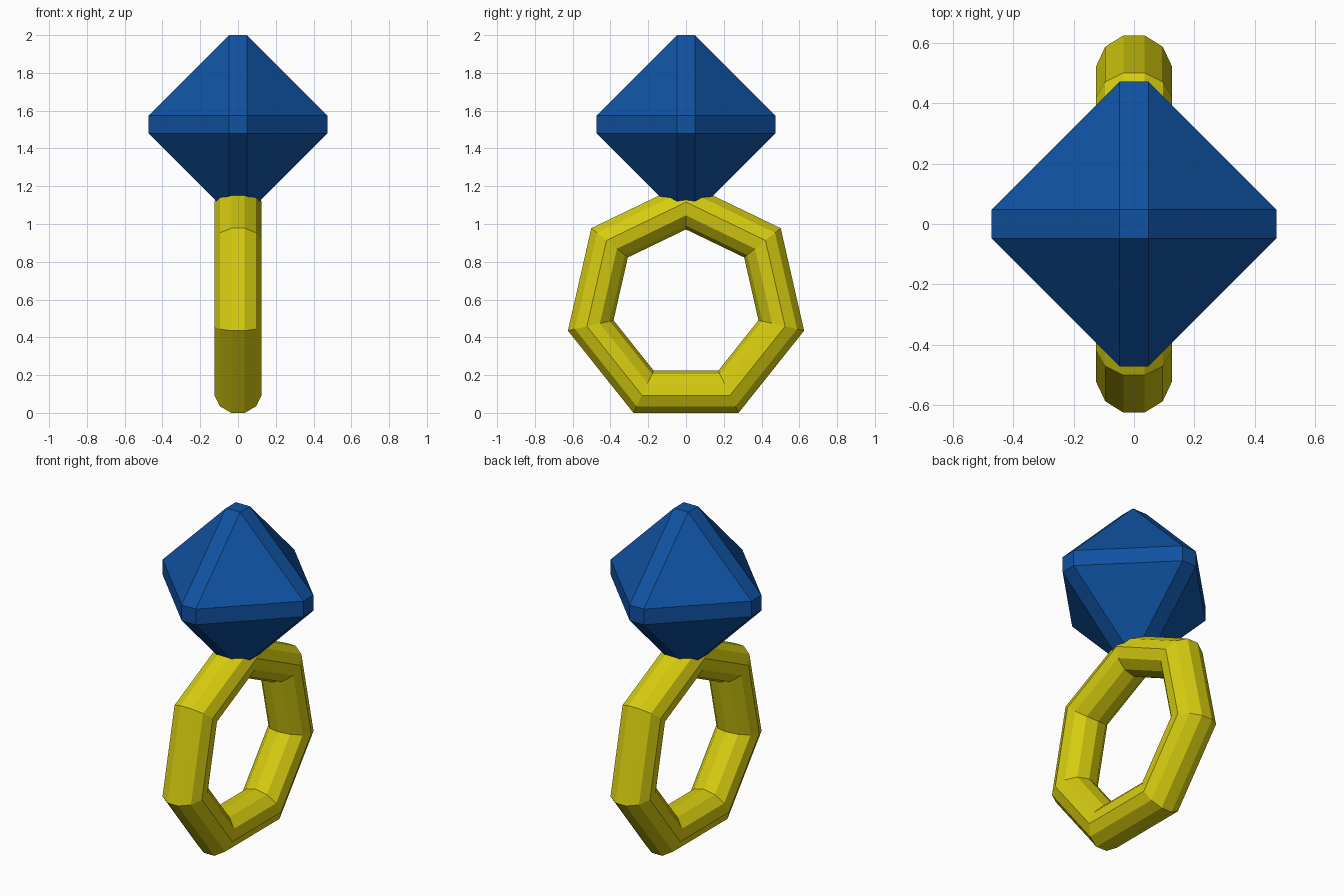
import bpy, bmesh
from math import sin, cos, pi

if "Cube" in bpy.data.objects:
    bpy.data.objects.remove(bpy.data.objects["Cube"])


def finish(bm, name, color):
    bmesh.ops.recalc_face_normals(bm, faces=bm.faces)
    mesh = bpy.data.meshes.new(name)
    bm.to_mesh(mesh)
    bm.free()
    mat = bpy.data.materials.new(name + "_material")
    mat.diffuse_color = color
    mat.use_nodes = True
    mat.node_tree.nodes["Principled BSDF"].inputs["Base Color"].default_value = mat.diffuse_color
    mesh.materials.append(mat)
    obj = bpy.data.objects.new(name, mesh)
    bpy.context.collection.objects.link(obj)
    return obj


# Ring band: seven-segment torus in the YZ plane, eleven-sided tube, flat side outward
SEGS, SIDES = 7, 11
MAJOR, MINOR = 0.52, 0.1265
center_z = (MAJOR + MINOR * cos(pi / SIDES)) * cos(pi / SEGS)

bm = bmesh.new()
rings = []
for i in range(SEGS):
    a = pi / 2 + 2 * pi * i / SEGS
    ring = []
    for j in range(SIDES):
        t = 2 * pi * (j + 0.5) / SIDES
        r = MAJOR + MINOR * cos(t)
        ring.append(bm.verts.new((MINOR * sin(t), r * cos(a), center_z + r * sin(a))))
    rings.append(ring)
for i in range(SEGS):
    p, q = rings[i], rings[(i + 1) % SEGS]
    for j in range(SIDES):
        k = (j + 1) % SIDES
        bm.faces.new((p[j], p[k], q[k], q[j]))
finish(bm, "ring_band", (0.68, 0.61, 0.005, 1))

# Gem: octahedron with chamfered edges and corners, as the hull of its corner squares
HALF, CHAMFER = 0.4725, 0.0475
bm = bmesh.new()
for axis in range(3):
    for s in (-1, 1):
        for u in (-1, 1):
            for v in (-1, 1):
                co = [0, 0, 0]
                co[axis] = s * HALF
                co[(axis + 1) % 3] = u * CHAMFER
                co[(axis + 2) % 3] = v * CHAMFER
                bm.verts.new((co[0], co[1], co[2] + 2 - HALF))
bmesh.ops.convex_hull(bm, input=bm.verts)
bmesh.ops.dissolve_limit(bm, angle_limit=0.02, verts=bm.verts, edges=bm.edges)
finish(bm, "gem", (0.005, 0.085, 0.36, 1))
